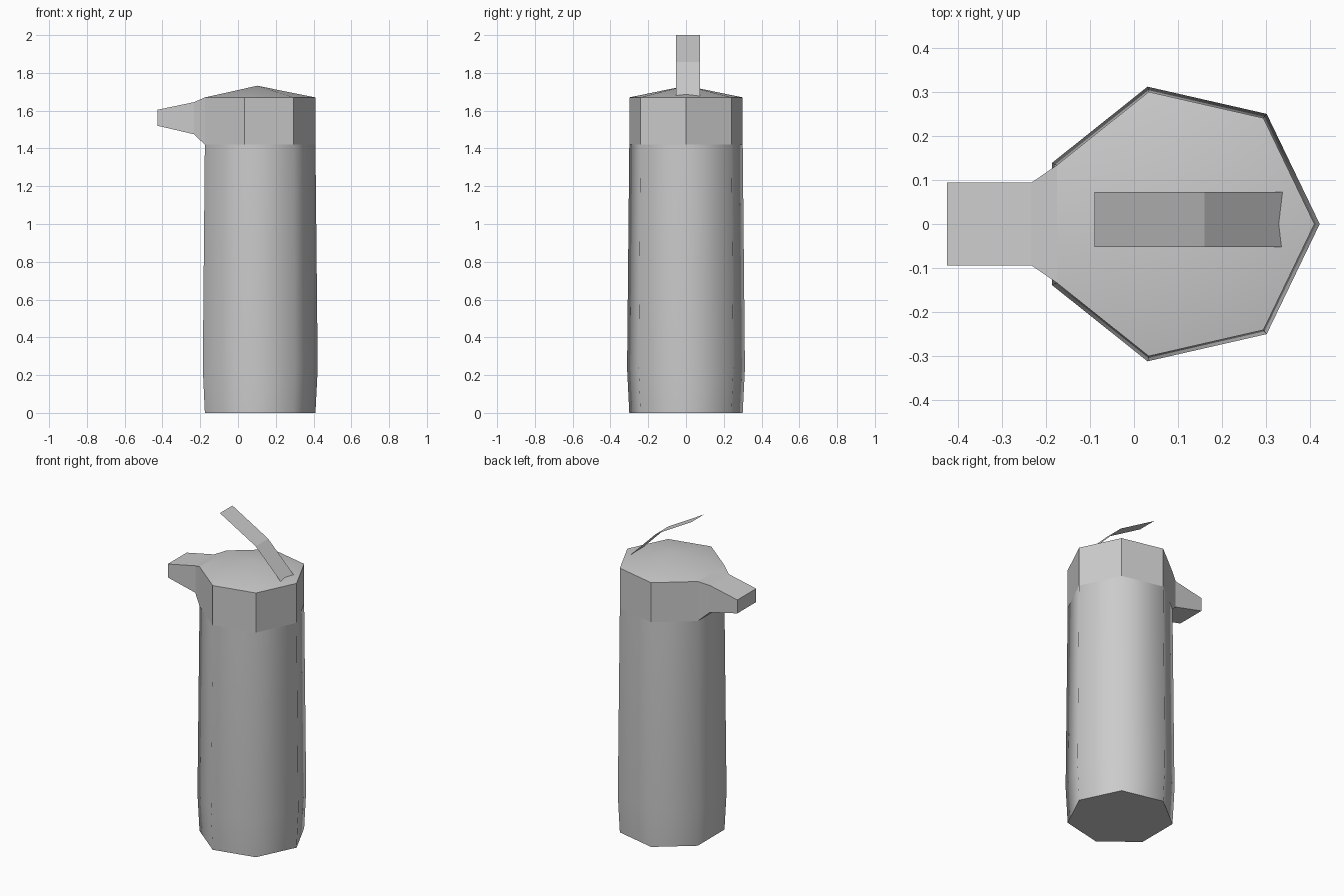
import bpy
import bmesh
from math import cos, sin, pi

if "Cube" in bpy.data.objects:
    bpy.data.objects.remove(bpy.data.objects["Cube"])

SIDES = 7
CENTRE_X = 0.102
RADIUS = 0.308

grey = bpy.data.materials.new("light_grey")
grey.use_nodes = True
colour = (0.6, 0.6, 0.6, 1)
grey.diffuse_color = colour
grey.node_tree.nodes["Principled BSDF"].inputs["Base Color"].default_value = colour


def heptagon(radius, z):
    return [(CENTRE_X + radius * cos(2 * pi * i / SIDES),
             radius * sin(2 * pi * i / SIDES), z) for i in range(SIDES)]


def spout_section(x, half_width, low, high):
    return [(x, -half_width, low), (x, -half_width, high),
            (x, half_width, high), (x, half_width, low)]


def loft(bm, sections, smooth=False, skip=()):
    """Bridge closed cross-sections and return their vertex rings."""
    rings = [[bm.verts.new(p) for p in s] for s in sections]
    for a, b in zip(rings, rings[1:]):
        n = len(a)
        for i in range(n):
            if i not in skip:
                j = (i + 1) % n
                bm.faces.new((a[i], a[j], b[j], b[i])).smooth = smooth
    return rings


def finish(bm, name):
    mesh = bpy.data.meshes.new(name)
    bm.to_mesh(mesh)
    bm.free()
    mesh.materials.append(grey)
    obj = bpy.data.objects.new(name, mesh)
    bpy.context.collection.objects.link(obj)
    return obj


# Bottle body: softly shaded sides with a slight bulge, flat base
bm = bmesh.new()
rings = loft(bm, [heptagon(RADIUS, 0), heptagon(0.32, 0.235),
                  heptagon(RADIUS, 1.42)], smooth=True)
bm.faces.new(rings[0][::-1])
finish(bm, "bottle_body")

# Head: flat collar, open where the spout joins, with a shallow smooth cap
bm = bmesh.new()
rings = loft(bm, [heptagon(RADIUS, 1.42), heptagon(RADIUS, 1.67)],
             skip=(SIDES // 2,))
rim = rings[-1]
apex = bm.verts.new((CENTRE_X, 0, 1.732))
for i in range(SIDES):
    bm.faces.new((rim[i], rim[(i + 1) % SIDES], apex)).smooth = True
finish(bm, "head")

# Spout: flared root narrowing to a tapered nozzle
root_x, root_y, _ = heptagon(RADIUS, 0)[SIDES // 2]
bm = bmesh.new()
rings = loft(bm, [spout_section(root_x, root_y, 1.42, 1.67),
                  spout_section(-0.233, 0.094, 1.475, 1.645),
                  spout_section(-0.425, 0.094, 1.52, 1.605)])
bm.faces.new(rings[-1])
finish(bm, "spout")

# Lever: thin bent strip rising from the cap
bm = bmesh.new()
path = [(0.345, 1.67), (0.16, 1.857), (-0.09, 2.0)]
rows = [[bm.verts.new((x, y, z)) for y in (-0.052, 0.073)] for x, z in path]
for a, b in zip(rows, rows[1:]):
    bm.faces.new((a[0], a[1], b[1], b[0]))
finish(bm, "lever")
